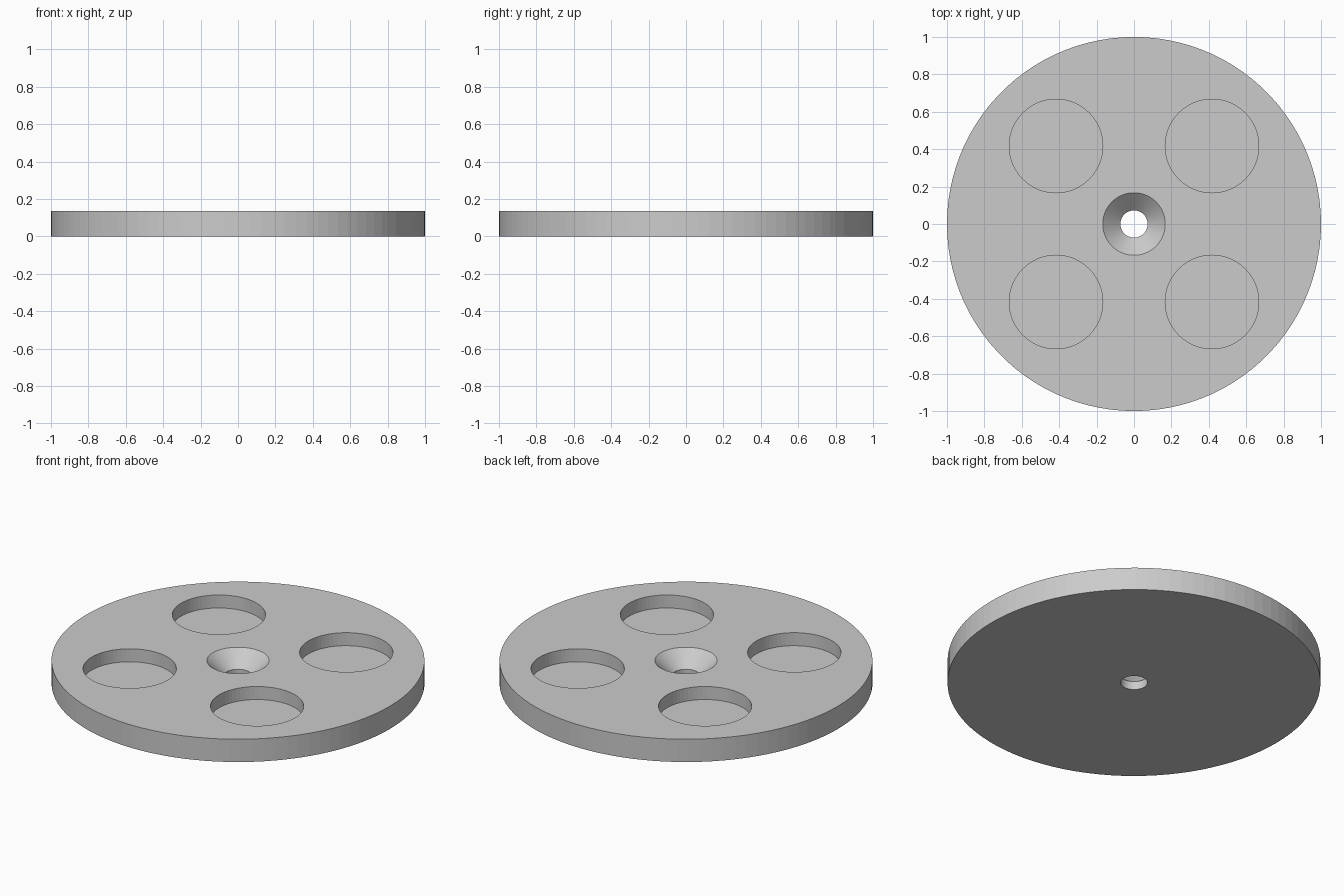
import bpy
import bmesh
from math import cos, sin, tau

cube = bpy.data.objects.get("Cube")
if cube:
    bpy.data.objects.remove(cube, do_unlink=True)

THICK = 0.135
POCKET_DEPTH = 0.077
POCKET_RADIUS = 0.25
POCKET_OFFSET = 0.417
SINK_RADIUS, HOLE_RADIUS, SINK_DEPTH = 0.167, 0.0725, 0.086

grey = bpy.data.materials.new("plain grey")
grey.use_nodes = True
colour = (0.6, 0.6, 0.6, 1)
grey.diffuse_color = colour
grey.node_tree.nodes["Principled BSDF"].inputs["Base Color"].default_value = colour


def lathe(name, profile, sides):
    """Turn a closed (radius, height) profile around z into a solid ring."""
    bm = bmesh.new()
    rings = [[bm.verts.new((r * cos(tau * i / sides), r * sin(tau * i / sides), z))
              for i in range(sides)] for r, z in profile]
    for a, b in zip(rings, rings[1:] + rings[:1]):
        for i in range(sides):
            j = (i + 1) % sides
            bm.faces.new((a[i], a[j], b[j], b[i]))
    bmesh.ops.recalc_face_normals(bm, faces=bm.faces)
    mesh = bpy.data.meshes.new(name)
    bm.to_mesh(mesh)
    bm.free()
    obj = bpy.data.objects.new(name, mesh)
    bpy.context.collection.objects.link(obj)
    mesh.materials.append(grey)
    return obj


# Round plate with a countersunk centre hole
plate = lathe("round_plate", [
    (HOLE_RADIUS, 0), (1, 0), (1, THICK), (SINK_RADIUS, THICK),
    (HOLE_RADIUS, THICK - SINK_DEPTH)], 100)

# Four blind round pockets cut into the top
cutters = []
for sx in (-1, 1):
    for sy in (-1, 1):
        bpy.ops.mesh.primitive_cylinder_add(
            vertices=64, radius=POCKET_RADIUS, depth=2 * POCKET_DEPTH,
            location=(sx * POCKET_OFFSET, sy * POCKET_OFFSET, THICK))
        cutter = bpy.context.object
        cutter.name = "pocket_cutter"
        cutter.hide_render = True
        cutter.data.materials.append(grey)
        cut = plate.modifiers.new("pocket", 'BOOLEAN')
        cut.operation = 'DIFFERENCE'
        cut.solver = 'EXACT'
        cut.object = cutter
        cutters.append(cutter)

# Apply the cuts and remove the cutters
bpy.ops.object.select_all(action='DESELECT')
plate.select_set(True)
bpy.context.view_layer.objects.active = plate
for name in [m.name for m in plate.modifiers]:
    bpy.ops.object.modifier_apply(modifier=name)
for cutter in cutters:
    bpy.data.objects.remove(cutter, do_unlink=True)
